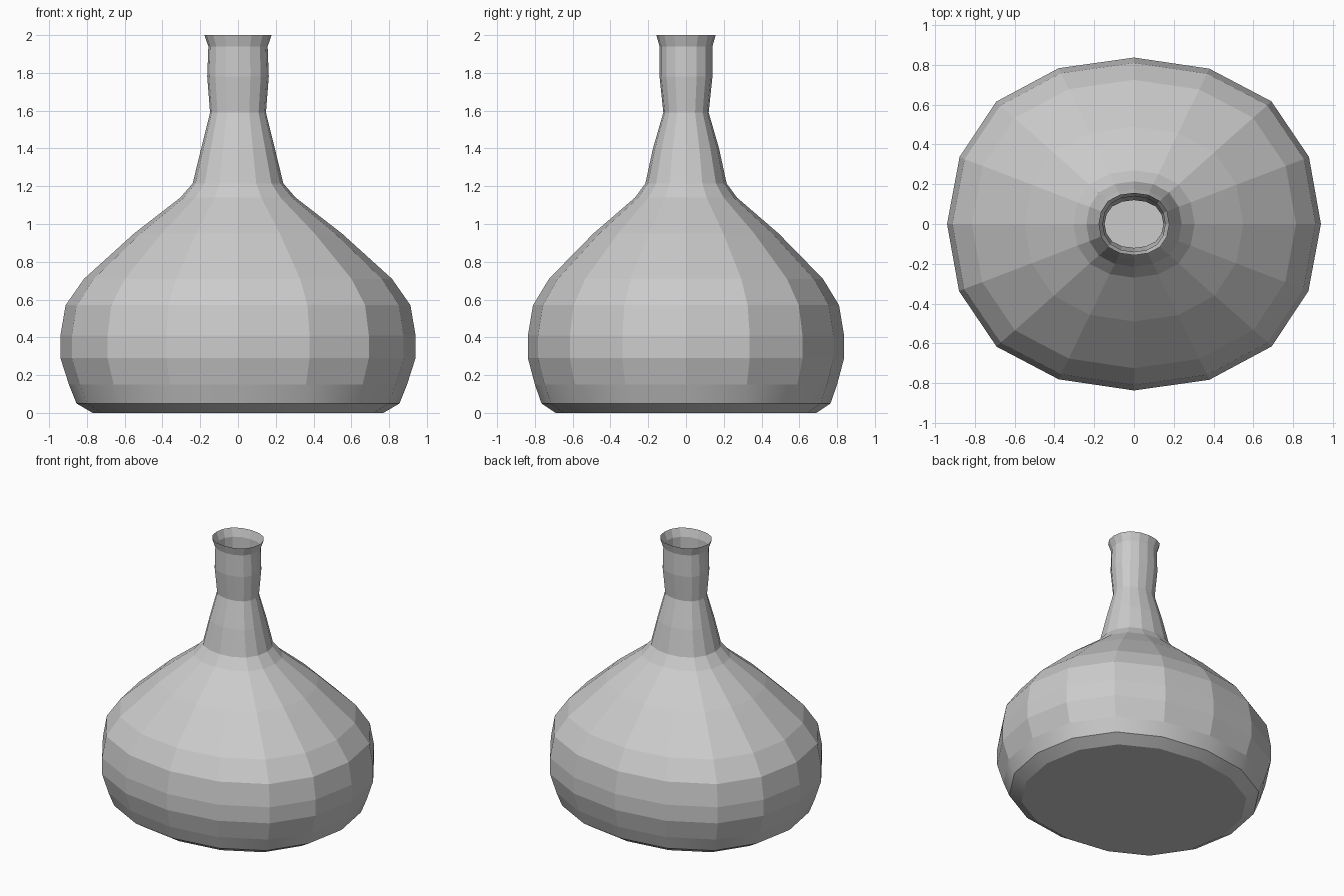
import bpy, bmesh

if "Cube" in bpy.data.objects:
    bpy.data.objects.remove(bpy.data.objects["Cube"])

# Profile rings, bottom to lip: x radius, y radius, height
RINGS = [
    (0.77, 0.69, 0.0), (0.855, 0.765, 0.05), (0.895, 0.80, 0.15),
    (0.94, 0.837, 0.29), (0.94, 0.837, 0.41), (0.913, 0.81, 0.57),
    (0.815, 0.725, 0.71), (0.55, 0.49, 0.95), (0.305, 0.27, 1.14),
    (0.24, 0.215, 1.215), (0.195, 0.175, 1.40), (0.148, 0.12, 1.59),
    (0.163, 0.14, 1.78), (0.157, 0.14, 1.94), (0.178, 0.157, 2.0),
]

# Slightly squared 16-sided cross-section from one repeated quadrant
quad = [(1, 0), (0.936, 0.403), (0.735, 0.737), (0.403, 0.933)]
section = []
for _ in range(4):
    section += quad
    quad = [(-y, x) for x, y in quad]

bm = bmesh.new()
loops = [[bm.verts.new((rx * c, ry * s, z)) for c, s in section]
         for rx, ry, z in RINGS]

# Closed base, open mouth
bm.faces.new(loops[0][::-1])
n = len(section)
for k, (low, high) in enumerate(zip(loops, loops[1:])):
    for i in range(n):
        j = (i + 1) % n
        f = bm.faces.new((low[i], low[j], high[j], high[i]))
        f.smooth = k < 2  # foot bands shade smoothly around

# Crisp creases between the foot bands
for ring in loops[:3]:
    for i in range(n):
        bm.edges.get((ring[i], ring[(i + 1) % n])).smooth = False

mesh = bpy.data.meshes.new("bottle")
bm.to_mesh(mesh)
bm.free()
bottle = bpy.data.objects.new("bottle", mesh)
bpy.context.collection.objects.link(bottle)
